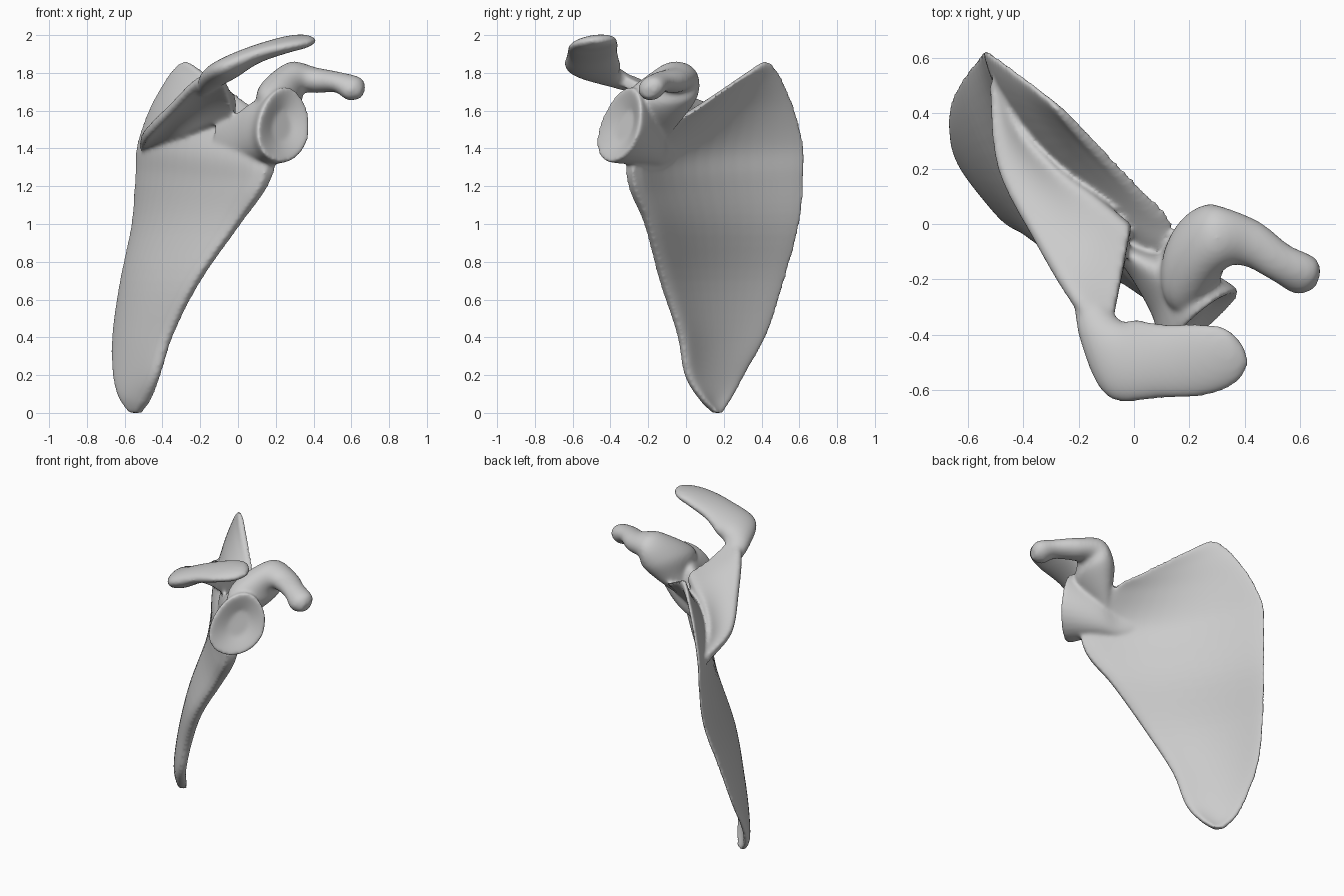
import bpy, bmesh, math
from mathutils import Vector as V

bm = bmesh.new()


def smooth_rows(rows, steps):
    """Catmull-Rom interpolation through rows of equal-length numbers."""
    out = []
    for i in range(len(rows) - 1):
        p0, p1, p2, p3 = (rows[min(max(i + k, 0), len(rows) - 1)] for k in (-1, 0, 1, 2))
        for s in range(steps):
            t = s / steps
            out.append([0.5 * (2 * b + (c - a) * t + (2 * a - 5 * b + 4 * c - d) * t * t
                        + (3 * b - a - 3 * c + d) * t ** 3) for a, b, c, d in zip(p0, p1, p2, p3)])
    return out + [list(rows[-1])]


def loft(rings):
    """Closed skin over a stack of rings, fan-capped at both ends."""
    vs = [[bm.verts.new(p) for p in r] for r in rings]
    n = len(vs[0])
    for a, b in zip(vs, vs[1:]):
        for i in range(n):
            j = (i + 1) % n
            bm.faces.new((a[i], a[j], b[j], b[i]))
    for r in (vs[0], vs[-1]):
        c = bm.verts.new(sum((v.co for v in r), V()) / n)
        for i in range(n):
            bm.faces.new((r[i], r[(i + 1) % n], c))


def tube(stations, pear=0.0, n=28):
    """Loft of ellipses: centre, half-width vector, half-height vector."""
    rings = []
    for r in smooth_rows(stations, 6):
        c, a, b = V(r[0:3]), V(r[3:6]), V(r[6:9])
        ang = [2 * math.pi * i / n for i in range(n)]
        rings.append([c + a * math.cos(t) * (1 - pear * math.sin(t)) + b * math.sin(t) for t in ang])
    loft(rings)


def plate_ring(p, q, half, off, n=20):
    """Thin slab section from p to q; half(u) and off(u) are vectors."""
    us = [0.5 - 0.5 * math.cos(math.pi * i / n) for i in range(n + 1)]
    mid = [p.lerp(q, u) + off(u) for u in us]
    return ([m + half(u) for m, u in zip(mid, us)]
            + [m - half(u) for m, u in zip(mid[::-1], us[::-1])])


def rounded(u):
    return math.sqrt(max(0.2, 1 - (2 * u - 1) ** 8))


# blade: medial point, lateral point, dorsal bulge, lateral border thickness
blade = [
    (-.57, .19, .0, -.52, .15, .0, 0, .015),
    (-.63, .25, .09, -.47, .08, .07, .02, .02),
    (-.66, .32, .22, -.42, .0, .2, .025, .02),
    (-.66, .43, .42, -.35, -.04, .42, .045, .025),
    (-.62, .52, .7, -.21, -.13, .7, .06, .035),
    (-.56, .60, 1.0, -.0, -.21, 1.0, .07, .04),
    (-.54, .62, 1.25, .14, -.29, 1.2, .08, .05),
    (-.53, .62, 1.42, .18, -.28, 1.36, .09, .06),
    (-.46, .57, 1.62, .15, -.1, 1.52, .075, .05),
    (-.37, .50, 1.78, .12, .0, 1.58, .04, .03),
    (-.31, .45, 1.85, .10, .03, 1.60, .01, .01),
    (-.27, .41, 1.862, .09, .04, 1.605, 0, .0),
]
dorsal = V((-.79, -.61, 0))
loft([plate_ring(V(r[0:3]), V(r[3:6]),
                 lambda u: dorsal * (.02 + r[7] * u ** 4) * rounded(u),
                 lambda u: dorsal * r[6] * 4 * u * (1 - u))
      for r in smooth_rows(blade, 5)])

# spine: base on the blade, free crest
spine = [
    (-.50, .53, 1.40, -.52, .50, 1.42),
    (-.40, .35, 1.47, -.49, .20, 1.48),
    (-.26, .18, 1.53, -.36, -.06, 1.62),
    (-.13, .08, 1.57, -.22, -.29, 1.76),
    (-.01, -.02, 1.60, -.09, -.42, 1.80),
]
along = V((.6, -.65, .3))
rings = []
for r in smooth_rows(spine, 5):
    p, q = V(r[0:3]), V(r[3:6])
    nrm = along.cross(q - p).normalized()
    k = min(1, (q - p).length / .25)
    rings.append(plate_ring(p, q, lambda u: nrm * (.022 + k * .085 * (1 - u) ** 3 + .016 * u ** 4) * rounded(u),
                            lambda u: V()))
loft(rings)

# acromion
tube([
    (-.19, -.20, 1.70, .025, .015, 0, 0, 0, .025),
    (-.13, -.37, 1.775, .07, .03, .01, -.01, 0, .055),
    (-.04, -.485, 1.83, .055, .14, .01, -.02, 0, .058),
    (.10, -.495, 1.90, .0, .135, 0, -.015, 0, .047),
    (.25, -.49, 1.948, -.01, .13, .01, -.01, 0, .042),
    (.35, -.475, 1.967, -.02, .10, .01, 0, 0, .035),
    (.405, -.47, 1.972, -.01, .035, 0, 0, 0, .015),
])

# neck and glenoid socket (last rings fold inwards to hollow the face)
tube([
    (-.12, -.02, 1.44, .012, .009, 0, 0, 0, .08),
    (.0, -.12, 1.45, .04, .031, 0, 0, 0, .14),
    (.09, -.175, 1.48, .075, .058, 0, 0, .01, .17),
    (.175, -.255, 1.50, .105, .081, 0, 0, .03, .185),
    (.236, -.34, 1.525, .136, .105, 0, .01, .05, .2),
    (.245, -.35, 1.525, .122, .095, 0, .009, .045, .18),
    (.23, -.32, 1.52, .05, .04, 0, .005, .025, .08),
], pear=.14)

# coracoid process, with a broad root over the neck
tube([
    (.10, -.15, 1.46, .02, .05, 0, -.03, 0, .01),
    (.18, -.15, 1.58, .02, .15, 0, -.085, 0, .02),
    (.225, -.125, 1.685, .03, .19, 0, -.105, 0, .05),
    (.31, -.055, 1.775, .0, .12, 0, -.04, 0, .082),
    (.42, -.07, 1.76, .03, .08, 0, 0, 0, .067),
    (.53, -.14, 1.75, .03, .065, 0, .01, 0, .054),
    (.615, -.185, 1.715, .03, .067, 0, .03, 0, .06),
    (.66, -.2, 1.695, .01, .035, 0, .01, 0, .03),
])

# fuse all parts into one smooth bone
bmesh.ops.recalc_face_normals(bm, faces=bm.faces[:])
mesh = bpy.data.meshes.new("shoulder_blade")
bm.to_mesh(mesh)
bm.free()
bone = bpy.data.objects.new("shoulder_blade", mesh)
bpy.context.collection.objects.link(bone)
rm = bone.modifiers.new("fuse", 'REMESH')
rm.mode = 'VOXEL'
rm.voxel_size = 0.01
rm.use_smooth_shade = True
sm = bone.modifiers.new("soften", 'SMOOTH')
sm.factor = 0.5
sm.iterations = 14
